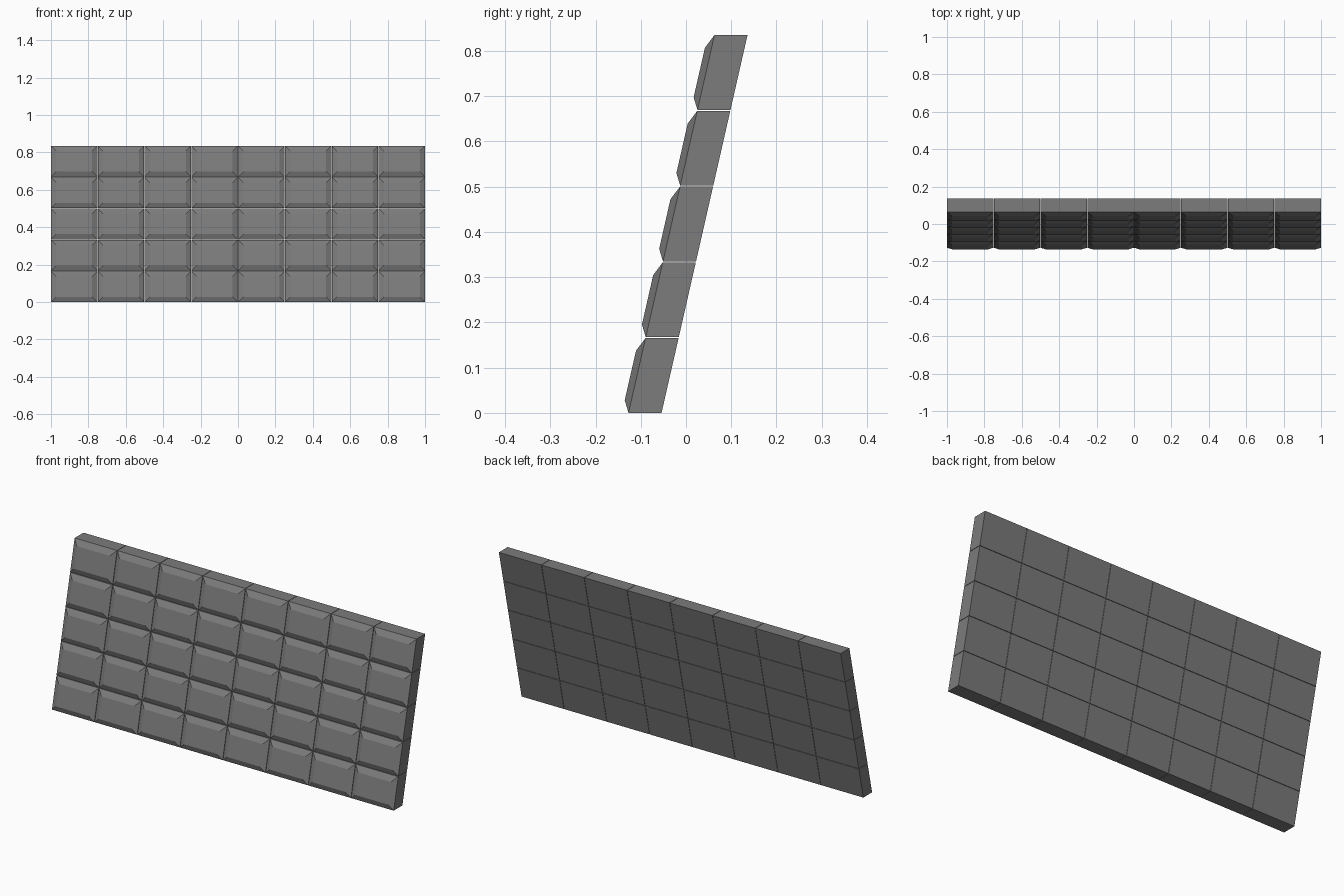
import bpy
import bmesh

cube = bpy.data.objects.get("Cube")
if cube:
    bpy.data.objects.remove(cube, do_unlink=True)

COLS, ROWS = 8, 5
WIDTH, HEIGHT = 2.0, 0.835
LEAN = 0.2275            # backward shift per unit of height
FRONT, BACK = -0.127, -0.054
INSET, RAISE = 0.028, 0.0148
GAP = 0.002

pitch_x = (WIDTH + GAP) / COLS
pitch_z = (HEIGHT + GAP) / ROWS
w, h = pitch_x - GAP, pitch_z - GAP

# Stone colour
stone = bpy.data.materials.new("grey stone")
stone.use_nodes = True
colour = (0.2, 0.2, 0.2, 1)
stone.diffuse_color = colour
stone.node_tree.nodes["Principled BSDF"].inputs["Base Color"].default_value = colour

# One leaning block with a raised, bevelled front panel
bm = bmesh.new()


def ring(y, inset):
    """Rectangle parallel to the leaning face."""
    corners = ((inset, inset), (w - inset, inset),
               (w - inset, h - inset), (inset, h - inset))
    return [bm.verts.new((x - WIDTH / 2, y + LEAN * z, z)) for x, z in corners]


rings = [ring(BACK, 0), ring(FRONT, 0), ring(FRONT - RAISE, INSET)]
for a, b in zip(rings, rings[1:]):
    for i in range(4):
        j = (i + 1) % 4
        bm.faces.new((a[i], a[j], b[j], b[i]))
bm.faces.new(rings[0])
bm.faces.new(rings[-1])
bmesh.ops.recalc_face_normals(bm, faces=bm.faces)

mesh = bpy.data.meshes.new("wall_blocks")
bm.to_mesh(mesh)
bm.free()
mesh.materials.append(stone)
wall = bpy.data.objects.new("wall_blocks", mesh)
bpy.context.collection.objects.link(wall)

# Repeat along the wall, then up its slope
for name, count, step in (("columns", COLS, (pitch_x, 0, 0)),
                          ("rows", ROWS, (0, LEAN * pitch_z, pitch_z))):
    array = wall.modifiers.new(name, 'ARRAY')
    array.count = count
    array.use_relative_offset = False
    array.use_constant_offset = True
    array.constant_offset_displace = step
